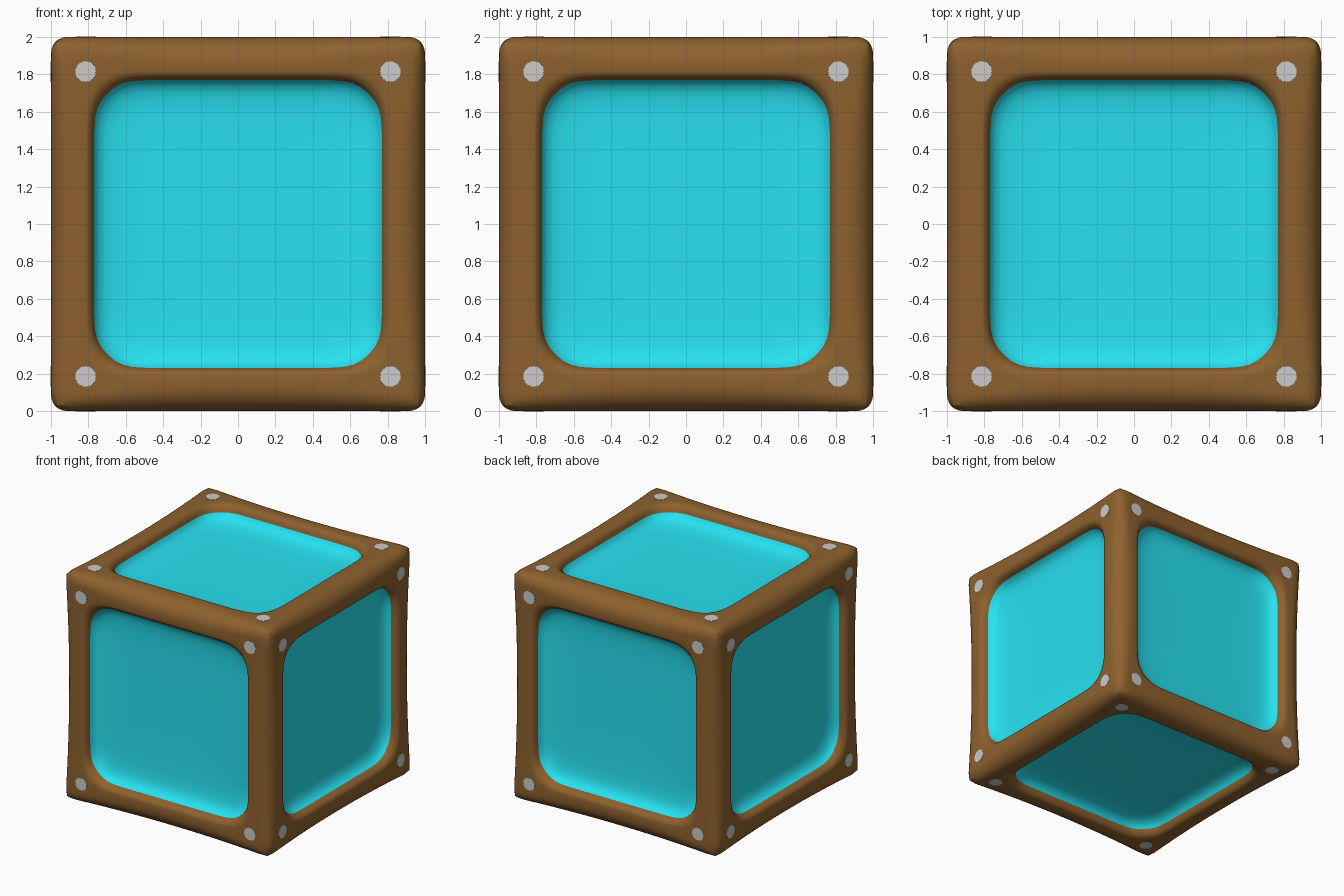
import bpy, bmesh, math
from mathutils import Matrix, Vector

if "Cube" in bpy.data.objects:
    bpy.data.objects.remove(bpy.data.objects["Cube"])

N = 128  # samples around each face
TURNS = [Matrix.Rotation(math.radians(a), 4, ax) for a, ax in
         ((0, 'X'), (90, 'X'), (180, 'X'), (270, 'X'), (90, 'Y'), (270, 'Y'))]
LIFT = Matrix.Translation((0, 0, 1))


def material(name, rgb):
    m = bpy.data.materials.new(name)
    m.diffuse_color = (*rgb, 1)
    m.use_nodes = True
    m.node_tree.nodes["Principled BSDF"].inputs["Base Color"].default_value = m.diffuse_color
    return m


def square(c, s):
    return 1 / max(abs(c), abs(s))


def window(c, s):
    # square opening with softened chamfered corners
    a, b = abs(c), abs(s)
    p = 30
    return ((a / .77) ** p + (b / .77) ** p + ((a + b) / 1.40) ** p) ** (-1 / p)


def rounded(p):
    # cube rounding that widens toward the middle of each edge
    r = .145 - .075 * min(abs(x) for x in p) ** 2
    q = Vector([max(r - 1, min(1 - r, x)) for x in p])
    return q + (p - q).normalized() * r


def loft(bm, rings, turn, cap=False):
    loops = []
    for radius, depth in rings:
        loop = []
        for i in range(N):
            t = 2 * math.pi * i / N
            c, s = math.cos(t), math.sin(t)
            k = radius(c, s)
            p = rounded(Vector((k * c, k * s, 1))) - Vector((0, 0, depth))
            loop.append(bm.verts.new(LIFT @ turn @ p))
        loops.append(loop)
    for o, n in zip(loops, loops[1:]):
        for i in range(N):
            j = (i + 1) % N
            bm.faces.new((o[i], o[j], n[j], n[i]))
    if cap:
        mid = bm.verts.new(LIFT @ turn @ Vector((0, 0, 1 - rings[-1][1])))
        for i in range(N):
            bm.faces.new((loops[-1][i], loops[-1][(i + 1) % N], mid))


def finish(name, bm, mat=None, smooth=True):
    bmesh.ops.remove_doubles(bm, verts=bm.verts[:], dist=1e-4)
    me = bpy.data.meshes.new(name)
    bm.to_mesh(me)
    bm.free()
    for f in me.polygons:
        f.use_smooth = smooth
    if mat:
        me.materials.append(mat)
    ob = bpy.data.objects.new(name, me)
    bpy.context.collection.objects.link(ob)
    return ob


def blend(f):
    return lambda c, s: window(c, s) * (1 - f) + square(c, s) * f


def scaled(k):
    return lambda c, s: window(c, s) * k


# Frame: rounded outer edges rolling over into each window
frame_rings = [(blend(f), d) for f, d in (
    (1, 0), (.93, 0), (.86, 0), (.79, 0), (.72, 0), (.64, 0), (.56, 0), (.46, 0),
    (.35, 0), (.2, 0), (.14, .004), (.08, .015), (.03, .035), (0, .06))]
bm = bmesh.new()
for turn in TURNS:
    loft(bm, frame_rings, turn)
finish("frame", bm, material("brown", (.27, .12, .028)))

# Panels: shallow dished inserts
panel_rings = [(scaled(k), d) for k, d in (
    (1, .06), (.985, .08), (.96, .1), (.92, .116), (.86, .127),
    (.76, .134), (.6, .138), (.3, .14))]
bm = bmesh.new()
for turn in TURNS:
    loft(bm, panel_rings, turn, cap=True)
finish("panels", bm, material("cyan", (.02, .76, .88)))

# Rivets: one flush disc near each face corner
bm = bmesh.new()
for turn in TURNS:
    for x in (-.815, .815):
        for y in (-.815, .815):
            bmesh.ops.create_cone(bm, cap_ends=True, segments=32, radius1=.057,
                                  radius2=.055, depth=.02,
                                  matrix=LIFT @ turn @ Matrix.Translation((x, y, .992)))
finish("rivets", bm, smooth=False)
